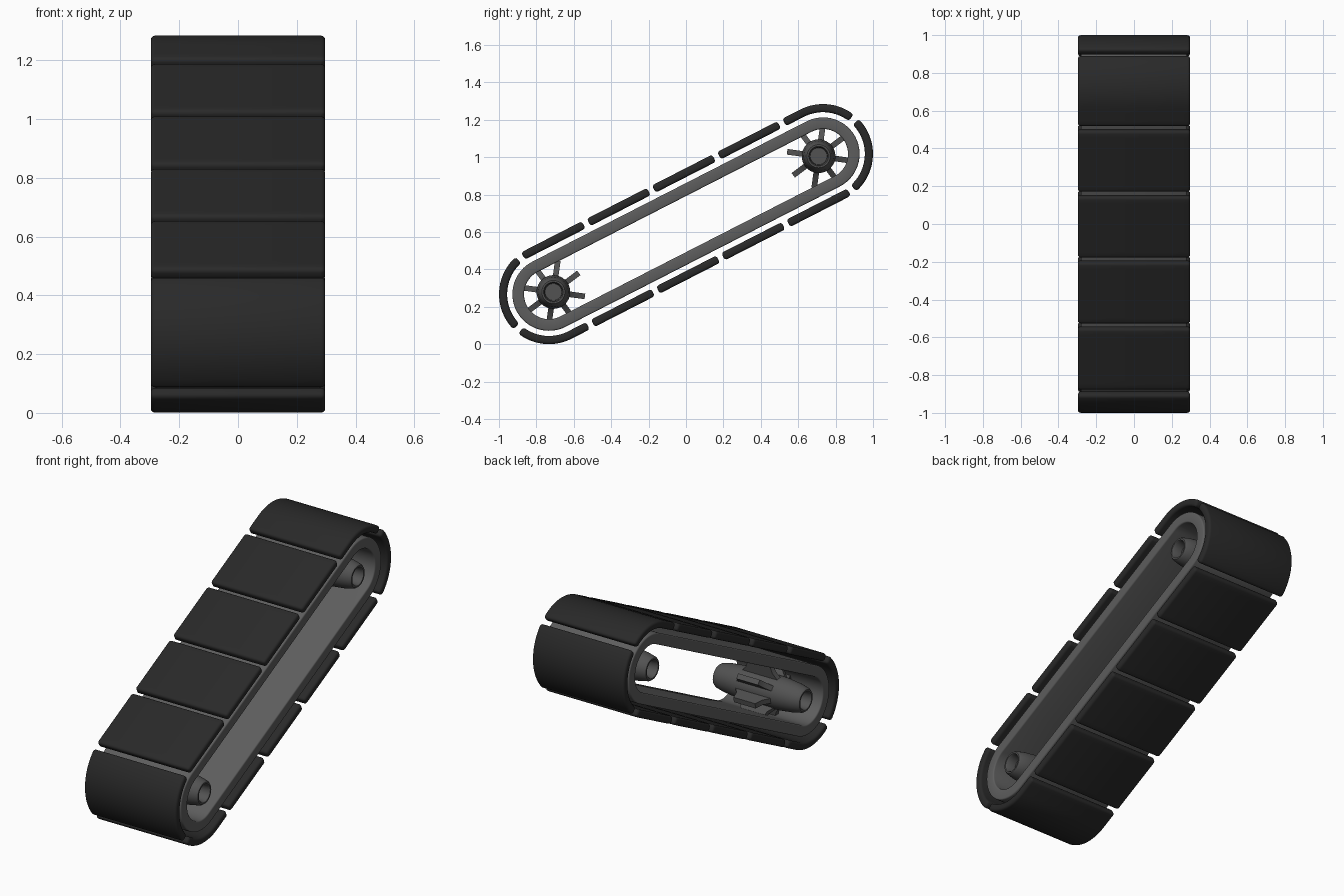
import bpy, bmesh, math

if "Cube" in bpy.data.objects:
    bpy.data.objects.remove(bpy.data.objects["Cube"])

TILT = math.atan2(0.375, 0.733)
HALF = 0.823            # half distance between the two end arcs
MID_Z = 0.6425
R = 0.2235              # radius of the tread path
TOTAL = 4 * HALF + 2 * math.pi * R


def material(name, v):
    m = bpy.data.materials.new(name)
    m.diffuse_color = (v, v, v, 1)
    m.use_nodes = True
    m.node_tree.nodes["Principled BSDF"].inputs["Base Color"].default_value = m.diffuse_color
    return m


TREAD = material("dark_rubber", 0.022)
BELT = material("belt_grey", 0.11)
WHEEL = material("wheel_grey", 0.085)


def world(u, w):
    c, s = math.cos(TILT), math.sin(TILT)
    return u * c - w * s, MID_Z + u * s + w * c


def path(s, off):
    """Point at length s on the stadium path, moved outward by off."""
    s %= TOTAL
    flip = 1
    if s >= TOTAL / 2:
        s -= TOTAL / 2
        flip = -1
    if s <= 2 * HALF:
        u, w = s - HALF, R + off
    else:
        a = (s - 2 * HALF) / R
        u, w = HALF + (R + off) * math.sin(a), (R + off) * math.cos(a)
    return world(flip * u, flip * w)


def section(hw, lo, hi, rad, inset=0.0):
    """Rounded rectangle across the belt: (x, outward offset)."""
    hw, lo, hi = hw - inset, lo + inset, hi - inset
    rad = max(rad - inset, 0.002)
    pts = []
    for cx, cy, a0 in ((hw - rad, hi - rad, 0), (-hw + rad, hi - rad, 90),
                       (-hw + rad, lo + rad, 180), (hw - rad, lo + rad, 270)):
        for k in range(4):
            a = math.radians(a0 + 30 * k)
            pts.append((cx + rad * math.cos(a), cy + rad * math.sin(a)))
    return pts


def finish(name, bm, mat, angle=35):
    bmesh.ops.recalc_face_normals(bm, faces=bm.faces[:])
    me = bpy.data.meshes.new(name)
    bm.to_mesh(me)
    bm.free()
    me.materials.append(mat)
    ob = bpy.data.objects.new(name, me)
    bpy.context.collection.objects.link(ob)
    bpy.ops.object.select_all(action='DESELECT')
    ob.select_set(True)
    bpy.context.view_layer.objects.active = ob
    bpy.ops.object.shade_smooth_by_angle(angle=math.radians(angle))
    return ob


def bridge(bm, rings, closed):
    n = len(rings[0])
    for i in range(len(rings) if closed else len(rings) - 1):
        a, b = rings[i], rings[(i + 1) % len(rings)]
        for j in range(n):
            k = (j + 1) % n
            bm.faces.new((a[j], a[k], b[k], b[j]))
    if not closed:
        bm.faces.new(rings[0])
        bm.faces.new(rings[-1])


def sweep(name, stations, hw, lo, hi, rad, mat, closed=False):
    bm = bmesh.new()
    rings = []
    for s, inset in stations:
        rings.append([bm.verts.new((x, *path(s, o)))
                      for x, o in section(hw, lo, hi, rad, inset)])
    bridge(bm, rings, closed)
    return finish(name, bm, mat)


# Twelve tread pads with rounded edges
pitch = TOTAL / 12
length, rad = pitch - 0.03, 0.014
for i in range(12):
    s0 = HALF + 0.700 + i * pitch + 0.015
    st = []
    for k in range(4):
        a = math.radians(30 * k)
        st.append((rad * (1 - math.sin(a)), rad * (1 - math.cos(a))))
    ends = st[::-1]
    stations = [(s0 + d, t) for d, t in ends]
    stations += [(s0 + rad + (length - 2 * rad) * k / 16, 0) for k in range(1, 16)]
    stations += [(s0 + length - d, t) for d, t in st]
    sweep(f"tread_pad_{i + 1}", stations, 0.297, 0.0, 0.0435, rad, TREAD)

# Inner belt loop
loop = []
for side in (0, TOTAL / 2):
    loop += [(side + 2 * HALF * k / 6, 0) for k in range(6)]
    loop += [(side + 2 * HALF + math.pi * R * k / 32, 0) for k in range(32)]
sweep("inner_belt", loop, 0.28, -0.090, -0.028, 0.008, BELT, closed=True)

# Drive wheels: tapered hub with recessed ends, and eight paddles
half = [(0.22, 0.0), (0.22, 0.045), (0.272, 0.048), (0.28, 0.053),
        (0.28, 0.062), (0.27, 0.069), (0.22, 0.08), (0.13, 0.09)]
profile = half + [(-x, r) for x, r in half[::-1]]
for sign, label in ((1, "upper"), (-1, "lower")):
    cy, cz = sign * 0.709, MID_Z + sign * 0.363
    bm = bmesh.new()
    verts = [bm.verts.new((x, cy, cz + r)) for x, r in profile]
    edges = [bm.edges.new(p) for p in zip(verts, verts[1:])]
    bmesh.ops.spin(bm, geom=verts + edges, cent=(0, cy, cz), axis=(1, 0, 0),
                   angle=2 * math.pi, steps=40)
    bmesh.ops.remove_doubles(bm, verts=bm.verts[:], dist=1e-5)
    finish(label + "_wheel_hub", bm, WHEEL)

    bm = bmesh.new()
    for k in range(8):
        a = math.radians(-8 + 45 * k)
        c, s = math.cos(a), math.sin(a)
        rings = []
        for r, hx in ((0.07, 0.13), (0.12, 0.085), (0.17, 0.07)):
            rings.append([bm.verts.new((x, cy + r * c - t * s, cz + r * s + t * c))
                          for x, t in ((hx, 0.015), (-hx, 0.015),
                                       (-hx, -0.015), (hx, -0.015))])
        bridge(bm, rings, False)
    finish(label + "_wheel_paddles", bm, WHEEL)
